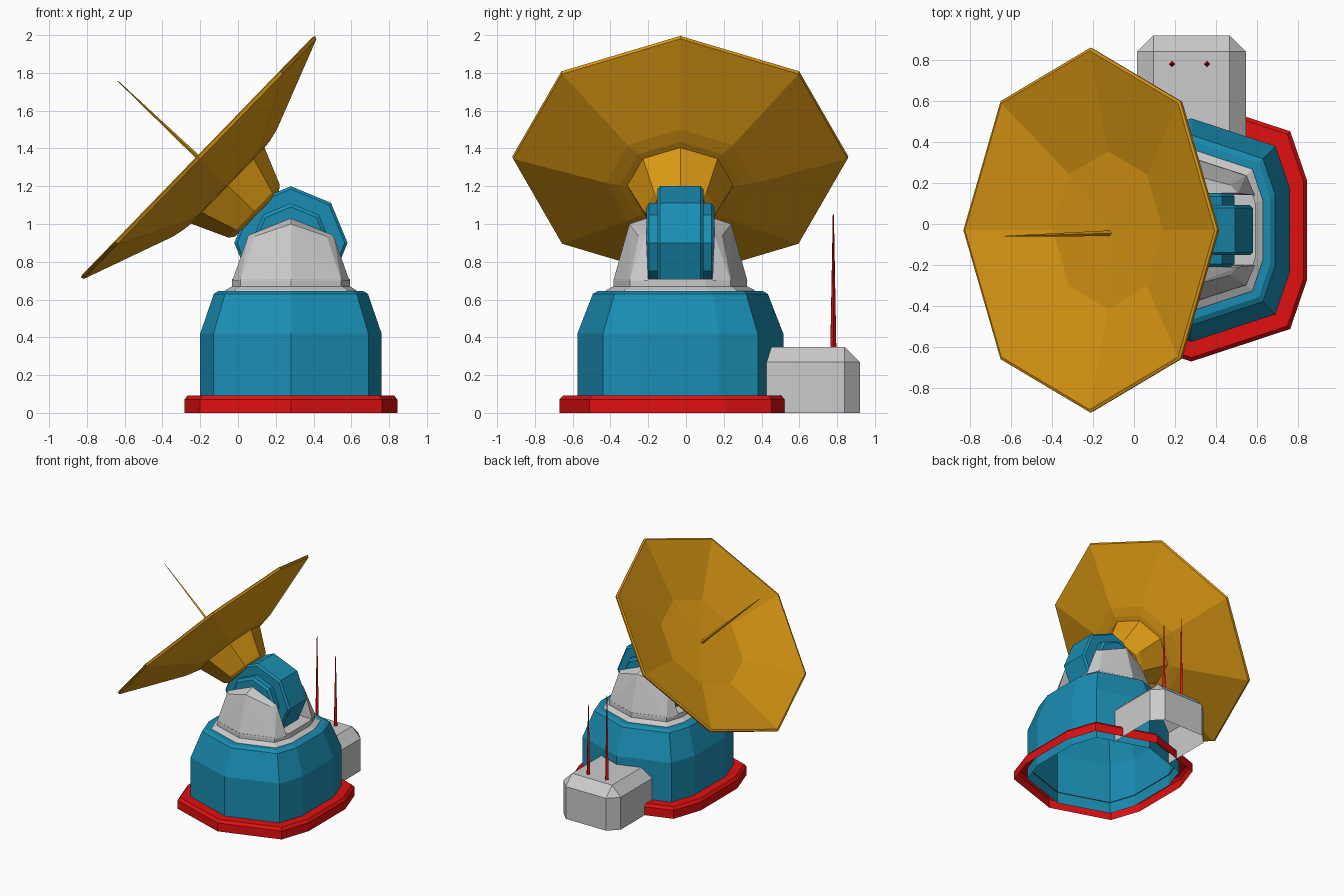
import bpy, bmesh, math
from mathutils import Vector, Matrix

if "Cube" in bpy.data.objects:
    bpy.data.objects.remove(bpy.data.objects["Cube"])

CX, CY = 0.28, -0.03          # shared vertical axis of the station


def paint(name, rgb):
    m = bpy.data.materials.new(name)
    m.diffuse_color = (*rgb, 1)
    m.use_nodes = True
    m.node_tree.nodes["Principled BSDF"].inputs["Base Color"].default_value = m.diffuse_color
    return m


BLUE = paint("blue", (0.01, 0.27, 0.45))
RED = paint("red", (0.75, 0.005, 0.005))
GOLD = paint("gold", (0.72, 0.32, 0.007))


def finish(name, bm, mat=None):
    bmesh.ops.recalc_face_normals(bm, faces=bm.faces[:])
    me = bpy.data.meshes.new(name)
    bm.to_mesh(me)
    bm.free()
    ob = bpy.data.objects.new(name, me)
    bpy.context.collection.objects.link(ob)
    if mat:
        me.materials.append(mat)
    return ob


def loft(name, rings, mat=None, start=False, end=True):
    """Skin a list of equal-length point rings, with optional end caps."""
    bm = bmesh.new()
    vs = [[bm.verts.new(p) for p in r] for r in rings]
    n = len(rings[0])
    for a, b in zip(vs, vs[1:]):
        for i in range(n):
            j = (i + 1) % n
            bm.faces.new((a[i], a[j], b[j], b[i]))
    if start:
        bm.faces.new(vs[0])
    if end:
        bm.faces.new(vs[-1])
    return finish(name, bm, mat)


def hull(name, pts, mat=None, keep=None):
    """Convex solid from corner points; faces failing keep() are removed."""
    bm = bmesh.new()
    for p in pts:
        bm.verts.new(p)
    bmesh.ops.convex_hull(bm, input=bm.verts[:])
    bmesh.ops.dissolve_limit(bm, angle_limit=0.02, verts=bm.verts[:], edges=bm.edges[:])
    bm.normal_update()
    if keep:
        drop = [f for f in bm.faces if not keep(f)]
        bmesh.ops.delete(bm, geom=drop, context='FACES')
    return finish(name, bm, mat)


def turned(name, profile, n, origin, axis, mat, start=True, end=True):
    """Faceted turning of (radius, distance) pairs; first vertex lies in the xz plane."""
    a = Vector(axis).normalized()
    v = Vector((0, 1, 0)) if abs(a.y) < 0.9 else Vector((1, 0, 0))
    u = v.cross(a)
    o = Vector(origin)
    rings = [[o + a * d + (u * math.cos(t) + v * math.sin(t)) * r
              for t in (2 * math.pi * i / n for i in range(n))] for r, d in profile]
    return loft(name, rings, mat, start, end)


# Ten-sided plan shared by the foot, the drum and the turntable
quarter = [(0, 0.545), (0.41, 0.41), (0.48, 0.205)]
half = quarter + [(x, -y) for x, y in reversed(quarter)]
PLAN = half + [(-x, y) for x, y in reversed(half[1:-1])]


def stack(name, levels, mat=None):
    loft(name, [[(CX + x * s, CY + y * s, z) for x, y in PLAN] for s, z in levels], mat)


# Foot ring (open underneath, inner edge meets the drum)
loft("foot_ring", [[(CX + x * s, CY + y * s, z) for x, y in PLAN]
                   for s, z in [(1.175, 0), (1.175, 0.07), (1.14, 0.092), (0.99, 0.092)]],
     RED, end=False)
# Drum and turntable
stack("drum", [(1, 0), (1, 0.42), (0.85, 0.63), (0.80, 0.645)], BLUE)
stack("turntable", [(0.73, 0.64), (0.72, 0.65), (0.65, 0.67), (0.65, 0.71)])

# Yoke arms either side of the pivot wheel
for side, label in ((1, "back"), (-1, "front")):
    arm = [(0, 0.18, 1.03), (0, 0.27, 1.0), (0, 0.18, 0.7), (0, 0.355, 0.7)]
    for m in (1, -1):
        arm += [(0.31 * m, 0.17, 0.7), (0.268 * m, 0.268, 0.7),
                (0.225 * m, 0.18, 0.94), (0.19 * m, 0.22, 0.935)]
    hull("yoke_arm_" + label, [(CX + x, CY + side * y, z) for x, y, z in arm])

# Octagonal pivot wheel with narrower hubs
wheel = [(0.19, -0.18), (0.21, -0.165), (0.21, -0.122), (0.285, -0.122), (0.3, -0.108)]
wheel += [(r, -d) for r, d in reversed(wheel)]
turned("pivot_wheel", wheel, 8, (CX, CY, 0.9), (0, 1, 0), BLUE)

# Dish: inner bowl, rim, outer bowl and neck in one turned skin
RIM = Vector((-0.216, CY, 1.36))
BACK = Vector((0.719, 0, -0.697))
turned("dish", [(0.01, 0.135), (0.385, 0.124), (0.875, 0), (0.89, 0.005), (0.885, 0.022),
                (0.395, 0.205), (0.32, 0.222), (0.28, 0.225), (0.195, 0.42), (0.165, 0.442)],
       8, RIM, BACK, GOLD)

# Feed needle on the dish axis
base, tip = RIM + BACK * 0.14 + Vector((0, -0.015, 0)), Vector((-0.636, CY - 0.03, 1.757))
turned("feed_needle", [(0.014, 0), (0.002, (tip - base).length)], 4, base, tip - base, GOLD)

# Equipment box (open underneath and where it enters the drum)
box = []
for x, s in ((0.015, 1), (0.546, -1)):
    i = x + 0.08 * s
    box += [(x, 0.4, 0), (x, 0.84, 0), (i, 0.92, 0), (x, 0.4, 0.27), (x, 0.84, 0.27),
            (i, 0.92, 0.27), (i, 0.4, 0.35), (i, 0.84, 0.35)]
hull("equipment_box", box, keep=lambda f: f.normal.z > -0.9 and f.normal.y > -0.9)

# Whip antennas on the box
for k, (x, top) in enumerate(((0.185, 1.05), (0.356, 0.93))):
    turned(f"whip_antenna_{k + 1}", [(0.016, 0), (0.003, top - 0.34)], 4,
           (x, 0.78, 0.34), (0, 0, 1), RED)
